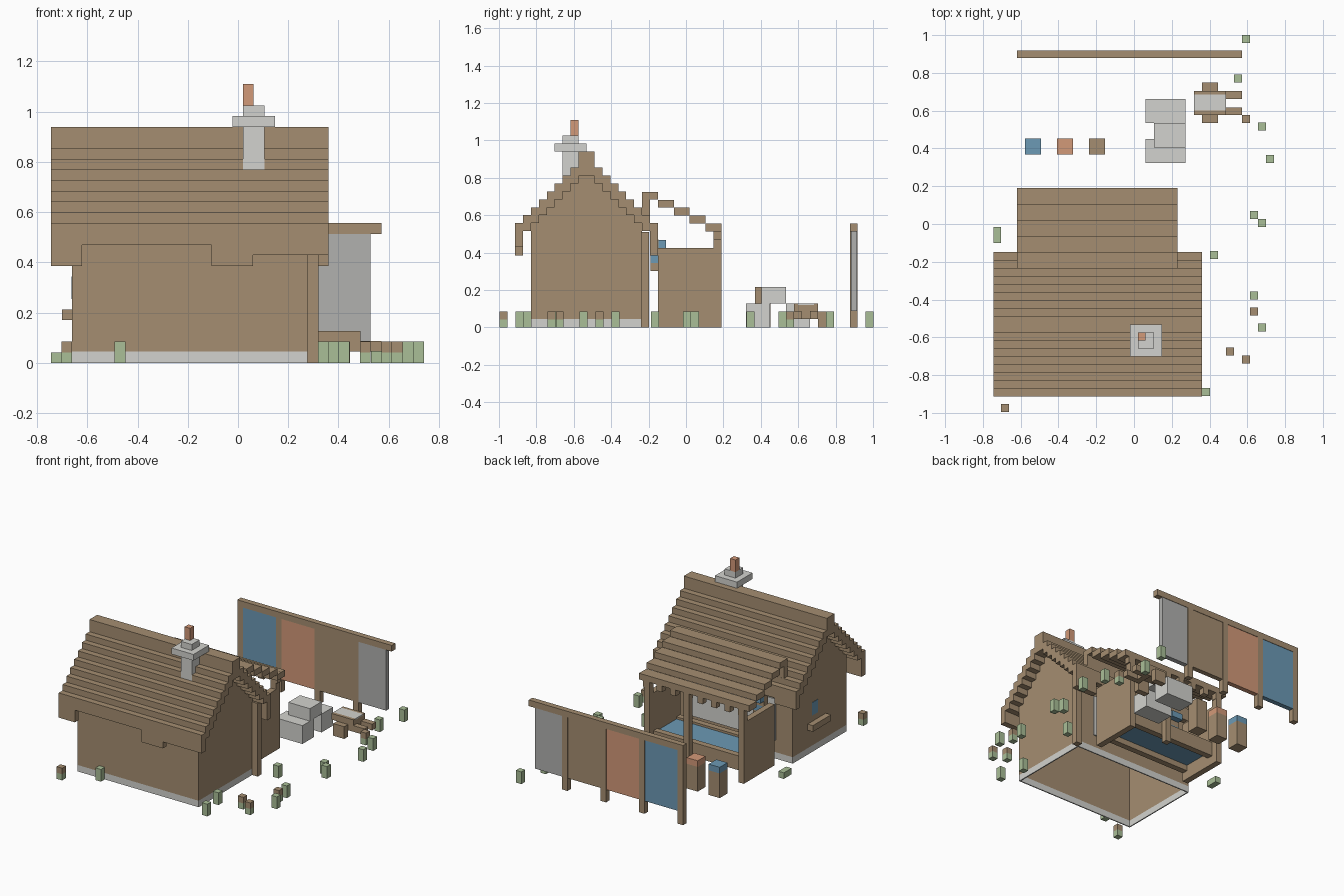
import bpy, bmesh

if "Cube" in bpy.data.objects:
    bpy.data.objects.remove(bpy.data.objects["Cube"])

V = 0.0425  # one block unit


def mat(name, rgb):
    m = bpy.data.materials.new(name)
    m.diffuse_color = (*rgb, 1)
    m.use_nodes = True
    m.node_tree.nodes["Principled BSDF"].inputs["Base Color"].default_value = m.diffuse_color
    return m


WOOD = mat("wood_brown", (0.375, 0.27, 0.165))
STONE = mat("stone_grey", (0.65, 0.65, 0.62))
BRICK = mat("brick_orange", (0.65, 0.32, 0.19))
BLUE = mat("dye_blue", (0.15, 0.32, 0.46))
GREEN = mat("leaf_green", (0.40, 0.52, 0.31))
GREY = mat("cloth_grey", (0.44, 0.44, 0.43))


def boxes(name, material, items):
    """One object from boxes given as x0, x1, y0, y1, z0, z1."""
    bm = bmesh.new()
    for x0, x1, y0, y1, z0, z1 in items:
        r = bmesh.ops.create_cube(bm, size=1)
        for v in r["verts"]:
            v.co = ((x0 + x1) / 2 + v.co.x * (x1 - x0),
                    (y0 + y1) / 2 + v.co.y * (y1 - y0),
                    (z0 + z1) / 2 + v.co.z * (z1 - z0))
    me = bpy.data.meshes.new(name)
    bm.to_mesh(me)
    bm.free()
    me.materials.append(material)
    ob = bpy.data.objects.new(name, me)
    bpy.context.collection.objects.link(ob)
    return ob


# ---- main house ----
C = -0.532                      # ridge line in y
WX0, WX1 = -0.66, 0.277         # wall ends
RX0, RX1 = -0.745, 0.36         # roof ends


def top(i):
    return 0.94 if i == 0 else 0.855 - V * (i - 1)


# thin-walled hollow house, open underneath
T = 0.008
WY0, WY1 = C - 7 * V, C + 7 * V
ENDS = ((WX0, WX0 + T), (WX1 - T, WX1))
SIDES = ((WY0, WY0 + T), (WY1 - T, WY1))
boxes("stone_footing", STONE,
      [(WX0, WX1, a, b, 0, 0.045) for a, b in SIDES] +
      [(a, b, WY0 + T, WY1 - T, 0, 0.045) for a, b in ENDS])
boxes("long_walls", WOOD, [(WX0 + T, WX1 - T, a, b, 0.045, top(6) - V)
                           for a, b in SIDES])
gables = [(p, q, C - V, C + V, 0.045, 0.86) for p, q in ENDS]
roof = [(RX0, RX1, C - V, C + V, 0.81, 0.94)]
for i in range(1, 8):
    for s in (-1, 1):
        a, b = sorted((C + s * V * i, C + s * V * (i + 1)))
        if i < 7:
            gables += [(p, q, a, b, 0.045, top(i) - V) for p, q in ENDS]
        roof.append((RX0, RX1, a, b, top(i) - 2 * V, top(i)))
boxes("gable_walls", WOOD, gables)
boxes("main_roof", WOOD, roof)

# ragged hanging eaves, front and back
f0, f1 = C - 9 * V, C - 8 * V
boxes("front_eave", WOOD, [(a, b, f0, f1, z, top(8)) for a, b, z in (
    (RX0, -0.62, 0.385), (-0.62, -0.105, 0.47),
    (-0.105, 0.06, 0.385), (0.06, RX1, 0.43))])
b0, b1 = C + 8 * V, C + 9 * V
boxes("back_eave", WOOD, [(a, b, b0, b1, z, top(8)) for a, b, z in (
    (RX0, -0.58, 0.43), (-0.58, 0.19, 0.47), (0.19, RX1, 0.385))])
boxes("corner_post", WOOD, [(WX1, 0.32, -0.24, -0.197, 0, 0.51)])

# left window with sill
boxes("window_pane", BLUE, [(WX0 - 0.002, WX0, -0.51, -0.445, 0.255, 0.345)])
boxes("window_sill", WOOD, [(-0.70, WX0, -0.60, -0.40, 0.17, 0.213)])

# ---- chimney ----
boxes("chimney_stack", STONE, [(0.02, 0.105, -0.66, -0.575, 0.74, 0.94)])
boxes("chimney_slab", STONE, [(-0.022, 0.148, -0.702, -0.532, 0.94, 0.983)])
boxes("chimney_cap", STONE, [(0.02, 0.105, -0.66, -0.575, 0.983, 1.025)])
boxes("chimney_pot", BRICK, [(0.02, 0.062, -0.617, -0.575, 1.025, 1.11)])

# ---- back porch ----
PX0, PX1 = -0.62, 0.23
boxes("porch_roof", WOOD, [
    (PX0, PX1, -0.235 + 2 * V * k, -0.235 + 2 * V * (k + 1),
     0.683 - V * k, 0.725 - V * k) for k in range(5)])
boxes("porch_roof_upstand", WOOD, [(PX0, PX1, -0.235, -0.193, 0.60, 0.683)])
boxes("porch_beam", WOOD, [(PX0, PX1, 0.148, 0.19, 0.513, 0.556)])
boxes("porch_beam_teeth", WOOD, [
    (PX0 + V + 0.105 * k, PX0 + 2 * V + 0.105 * k, 0.148, 0.19, 0.47, 0.513)
    for k in range(8)])
boxes("porch_post", WOOD, [(x, x + V, 0.148, 0.19, 0, 0.513)
                           for x in (-0.58, -0.155, 0.148)])
boxes("porch_side_wall", WOOD, [(x, x + V, -0.15, 0.148, 0, 0.425)
                                for x in (-0.58, 0.148)])
boxes("porch_back_panel", STONE, [(-0.53, 0.148, -0.234, -0.226, 0.13, 0.42)])

# washing trough under the porch
TX0, TX1 = -0.58 + V, 0.148
boxes("trough_frame", WOOD, [(TX0, TX1, 0.105, 0.148, 0.06, 0.16),
                             (TX0, TX1, -0.148, -0.106, 0.06, 0.16)])
boxes("trough_water", BLUE, [(TX0, TX1, -0.106, 0.105, 0.10, 0.145)])
boxes("hanging_cloth", BLUE, [(-0.50, -0.415, -0.148, -0.106, 0.425, 0.468),
                              (-0.50, -0.415, -0.19, -0.148, 0.345, 0.387)])
boxes("cloth_hook", WOOD, [(-0.50, -0.415, -0.19, -0.148, 0.387, 0.47),
                           (-0.50, -0.415, -0.19, -0.148, 0.303, 0.345)])

# ---- drying rack with four cloths ----
Y0, Y1 = 0.878, 0.918
boxes("rack_beam", WOOD, [(-0.62, 0.572, Y0, Y1, 0.513, 0.556)])
px = [-0.62 + 7 * V * k for k in range(4)]
boxes("rack_post", WOOD, [(x, x + V, Y0, Y1, 0, 0.513) for x in px])
for x, m, w, n in zip(px, (BLUE, BRICK, WOOD, GREY), (6, 6, 6, 5),
                      ("blue", "orange", "brown", "grey")):
    boxes(n + "_cloth", m, [(x + V, x + V * (w + 1), Y0 + 0.003, Y1 - 0.003,
                             0.088, 0.513)])

# ---- dye tubs ----
for x, m, n in ((-0.535, BLUE, "blue"), (-0.365, BRICK, "orange"),
                (-0.195, WOOD, "brown")):
    boxes(n + "_tub", WOOD, [(x - V, x + V, 0.368, 0.453, 0, 0.172)])
    boxes(n + "_tub_dye", m, [(x - V, x + V, 0.368, 0.453, 0.172, 0.215)])

# ---- stacked stone blocks ----
boxes("stone_blocks", STONE, [(0.062, 0.272, 0.322, 0.45, 0, 0.128),
                              (0.062, 0.272, 0.534, 0.662, 0, 0.128),
                              (0.105, 0.272, 0.405, 0.534, 0.128, 0.215)])

# ---- hand barrow ----
boxes("barrow_bed", WOOD, [(0.317, 0.487, 0.578, 0.705, 0.085, 0.12),
                           (0.445, 0.487, 0.578, 0.705, 0.045, 0.085)])
boxes("barrow_load", STONE, [(0.317, 0.487, 0.60, 0.685, 0.12, 0.128)])
boxes("barrow_rails", WOOD, [(0.317, 0.487, 0.578, 0.60, 0.12, 0.128),
                             (0.317, 0.487, 0.685, 0.705, 0.12, 0.128)])
boxes("barrow_wheels", WOOD, [(0.36, 0.445, 0.536, 0.578, 0, 0.085),
                              (0.36, 0.445, 0.705, 0.748, 0, 0.085)])
boxes("barrow_handles", WOOD, [(0.487, 0.572, 0.578, 0.617, 0.045, 0.088),
                               (0.487, 0.572, 0.663, 0.705, 0.045, 0.088)])

# ---- plants ----
h = V / 2
bushes = [(.592, .98), (.55, .77), (.677, .515), (.72, .345), (.635, .047),
          (.677, .005), (.423, -.165), (.635, -.378), (.677, -.548),
          (.38, -.89), (.34, -.71), (-.47, -.85)]
boxes("bushes", GREEN, [(x - h, x + h, y - h, y + h, 0, 2 * V)
                        for x, y in bushes])
boxes("low_bush", GREEN, [(-0.745, -0.703, -0.1, -0.015, 0, V)])
shrubs = [(.592, .557), (.635, -.463), (.507, -.675), (.592, -.718),
          (-.682, -.975)]
boxes("shrub_stems", GREEN, [(x - h, x + h, y - h, y + h, 0, V)
                             for x, y in shrubs])
boxes("shrub_tops", WOOD, [(x - h, x + h, y - h, y + h, V, 2 * V)
                           for x, y in shrubs])
